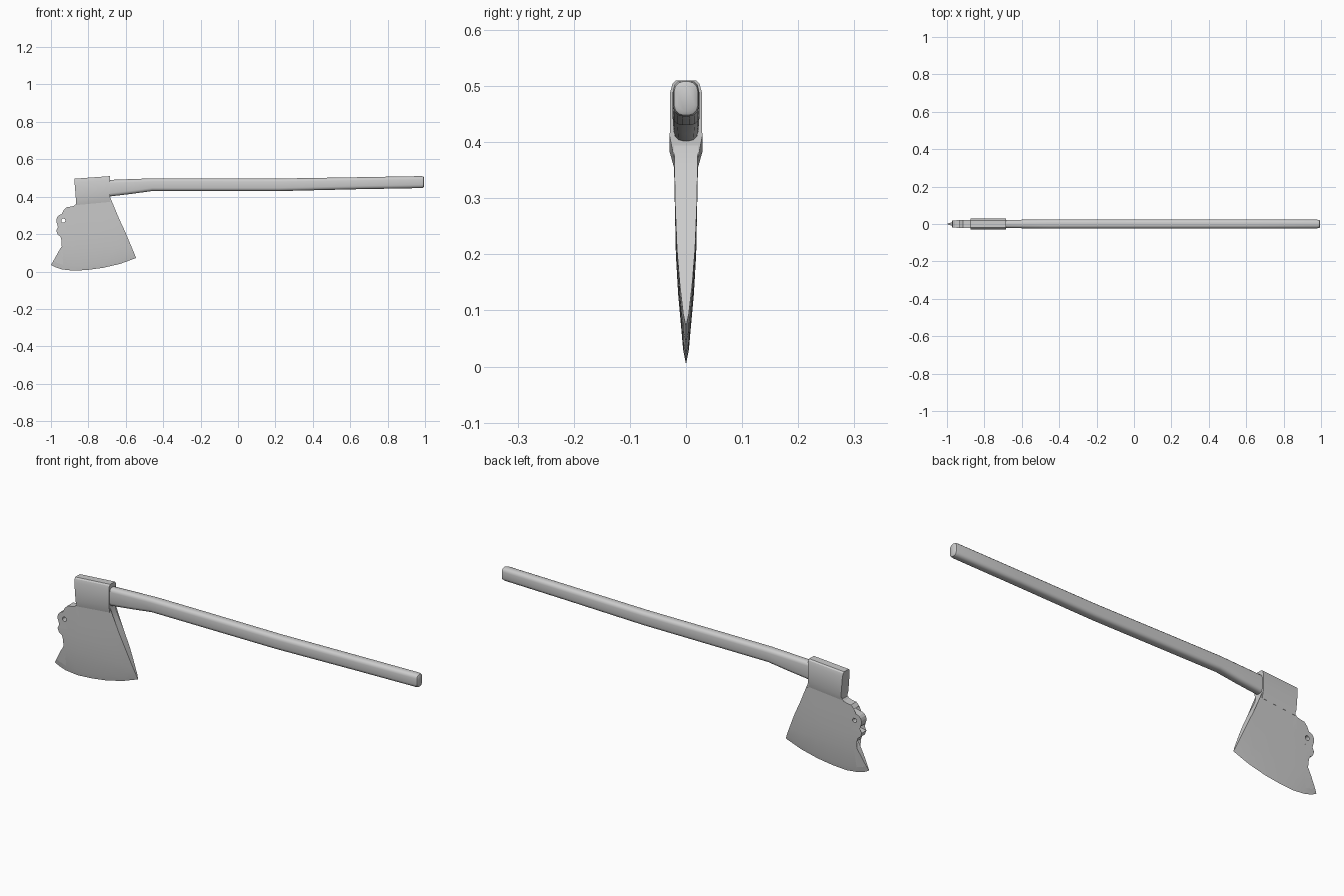
import bpy, bmesh, math

if "Cube" in bpy.data.objects:
    bpy.data.objects.remove(bpy.data.objects["Cube"])


def interp(table, t):
    if t <= table[0][0]:
        return table[0][1]
    for (a, va), (b, vb) in zip(table, table[1:]):
        if t <= b:
            return va + (vb - va) * (t - a) / (b - a)
    return table[-1][1]


def make_object(name, verts, faces, angle):
    bm = bmesh.new()
    vs = [bm.verts.new(v) for v in verts]
    for f in faces:
        bm.faces.new([vs[i] for i in f])
    bmesh.ops.remove_doubles(bm, verts=bm.verts, dist=1e-5)
    bmesh.ops.recalc_face_normals(bm, faces=bm.faces)
    mesh = bpy.data.meshes.new(name)
    bm.to_mesh(mesh)
    bm.free()
    ob = bpy.data.objects.new(name, mesh)
    bpy.context.collection.objects.link(ob)
    bpy.ops.object.select_all(action='DESELECT')
    ob.select_set(True)
    bpy.context.view_layer.objects.active = ob
    bpy.ops.object.shade_smooth_by_angle(angle=math.radians(angle))
    return ob


def loft(name, rings, angle):
    n = len(rings[0])
    verts = [v for r in rings for v in r]
    faces = [(k * n + i, k * n + (i + 1) % n, (k + 1) * n + (i + 1) % n, (k + 1) * n + i)
             for k in range(len(rings) - 1) for i in range(n)]
    faces += [tuple(range(n)), tuple(range(len(verts) - n, len(verts)))]
    return make_object(name, verts, faces, angle)


# Handle: rounded-rectangle sections along x (x, bottom z, top z, half width)
def handle_ring(x, z0, z1, w, r=0.017, steps=3):
    r = min(r, w * 0.8)
    h, zc = (z1 - z0) / 2, (z0 + z1) / 2
    ring = []
    for q, (sy, sz) in enumerate([(1, 1), (-1, 1), (-1, -1), (1, -1)]):
        for s in range(steps + 1):
            a = math.pi / 2 * (q + s / steps)
            ring.append((x, sy * (w - r) + r * math.cos(a), zc + sz * (h - r) + r * math.sin(a)))
    return ring


sections = [(-0.868, 0.405, 0.487, 0.021), (-0.68, 0.402, 0.49, 0.022), (-0.57, 0.415, 0.494, 0.023),
            (-0.46, 0.43, 0.498, 0.024), (-0.2, 0.43, 0.498, 0.024), (0.22, 0.43, 0.497, 0.024),
            (0.64, 0.44, 0.504, 0.024), (0.98, 0.446, 0.51, 0.023), (0.991, 0.448, 0.508, 0.021),
            (0.995, 0.455, 0.501, 0.015)]
loft("handle", [handle_ring(*s) for s in sections], 40)

# Eye of the head: (half width, z at back end, z at handle end)
half = [(0.018, 0.496, 0.51), (0.024, 0.49, 0.504), (0.0285, 0.474, 0.488),
        (0.029, 0.382, 0.41), (0.0215, 0.355, 0.372)]
outline = half + [(-w, a, b) for w, a, b in reversed(half)]
loft("head_eye", [[(-0.875 + 0.08 * (0.49 - a), w, a) for w, a, b in outline],
                  [(-0.685, w, b) for w, a, b in outline]], 20)

# Blade: flat outline, split in bands, thickened by distance from the cutting edge
edge = [(-1.0, 0.035), (-0.975, 0.022), (-0.94, 0.011), (-0.875, 0.004), (-0.80, 0.009),
        (-0.72, 0.02), (-0.63, 0.041), (-0.545, 0.072)]
bevel = [(-0.988, 0.055), (-0.965, 0.046), (-0.935, 0.036), (-0.875, 0.029), (-0.80, 0.033),
         (-0.722, 0.044), (-0.635, 0.065), (-0.553, 0.093)]
front_side = [(-0.575, 0.145), (-0.603, 0.212), (-0.637, 0.285), (-0.666, 0.34), (-0.681, 0.372),
              (-0.687, 0.405), (-0.866, 0.385), (-0.867, 0.36)]
knob = [(-0.94 + 0.032 * math.cos(math.radians(a)), 0.272 + 0.034 * math.sin(math.radians(a)))
        for a in range(80, 301, 22)]
ornament = ([(-0.876, 0.352), (-0.892, 0.347), (-0.915, 0.344), (-0.932, 0.328), (-0.91, 0.326),
             (-0.912, 0.312)] + knob +
            [(-0.92, 0.226), (-0.945, 0.223), (-0.972, 0.219), (-0.965, 0.198), (-0.95, 0.188),
             (-0.945, 0.172), (-0.917, 0.168)])
back_side = [(-0.938, 0.142), (-0.96, 0.106)]
thick = [(0, 0), (0.025, 0.005), (0.10, 0.0125), (0.19, 0.018), (0.36, 0.0215)]

flat = bmesh.new()
bv = [flat.verts.new((x, 0, z)) for x, z in bevel]
ev = [flat.verts.new((x, 0, z)) for x, z in edge]
rest = [flat.verts.new((x, 0, z)) for x, z in front_side + ornament + back_side]
main = flat.faces.new(bv + rest)
for i in range(len(edge) - 1):
    flat.faces.new((ev[i], ev[i + 1], bv[i + 1], bv[i]))
bmesh.ops.triangulate(flat, faces=[main])
for z in (0.13, 0.2, 0.29):
    bmesh.ops.bisect_plane(flat, geom=flat.verts[:] + flat.edges[:] + flat.faces[:],
                           plane_co=(0, 0, z), plane_no=(0, 0, 1))
flat.verts.index_update()
n = len(flat.verts)
cutting = set(ev)
pts = [(v.co.x, 0 if v in cutting else interp(thick, v.co.z - interp(edge, v.co.x)), v.co.z)
       for v in flat.verts]
verts = [(x, -h, z) for x, h, z in pts] + pts
faces = []
for f in flat.faces:
    ids = [v.index for v in f.verts]
    faces += [ids, [i + n for i in reversed(ids)]]
for e in flat.edges:
    a, b = e.verts
    if len(e.link_faces) == 1 and not (a in cutting and b in cutting):
        quad = [a.index, b.index, b.index + n, a.index + n]
        if a in cutting:
            quad.pop(3)
        elif b in cutting:
            quad.pop(2)
        faces.append(quad)
flat.free()
blade = make_object("blade", verts, faces, 20)

# Small hole through the ornament
bpy.ops.mesh.primitive_cylinder_add(vertices=16, radius=0.011, depth=0.2,
                                    location=(-0.934, 0, 0.272), rotation=(math.pi / 2, 0, 0))
cutter = bpy.context.object
cutter.name = "hole_cutter"
cutter.hide_render = True
cut = blade.modifiers.new("hole", 'BOOLEAN')
cut.operation = 'DIFFERENCE'
cut.object = cutter
cut.solver = 'EXACT'
bpy.context.view_layer.objects.active = blade
bpy.ops.object.modifier_apply(modifier="hole")
bpy.data.objects.remove(cutter)
